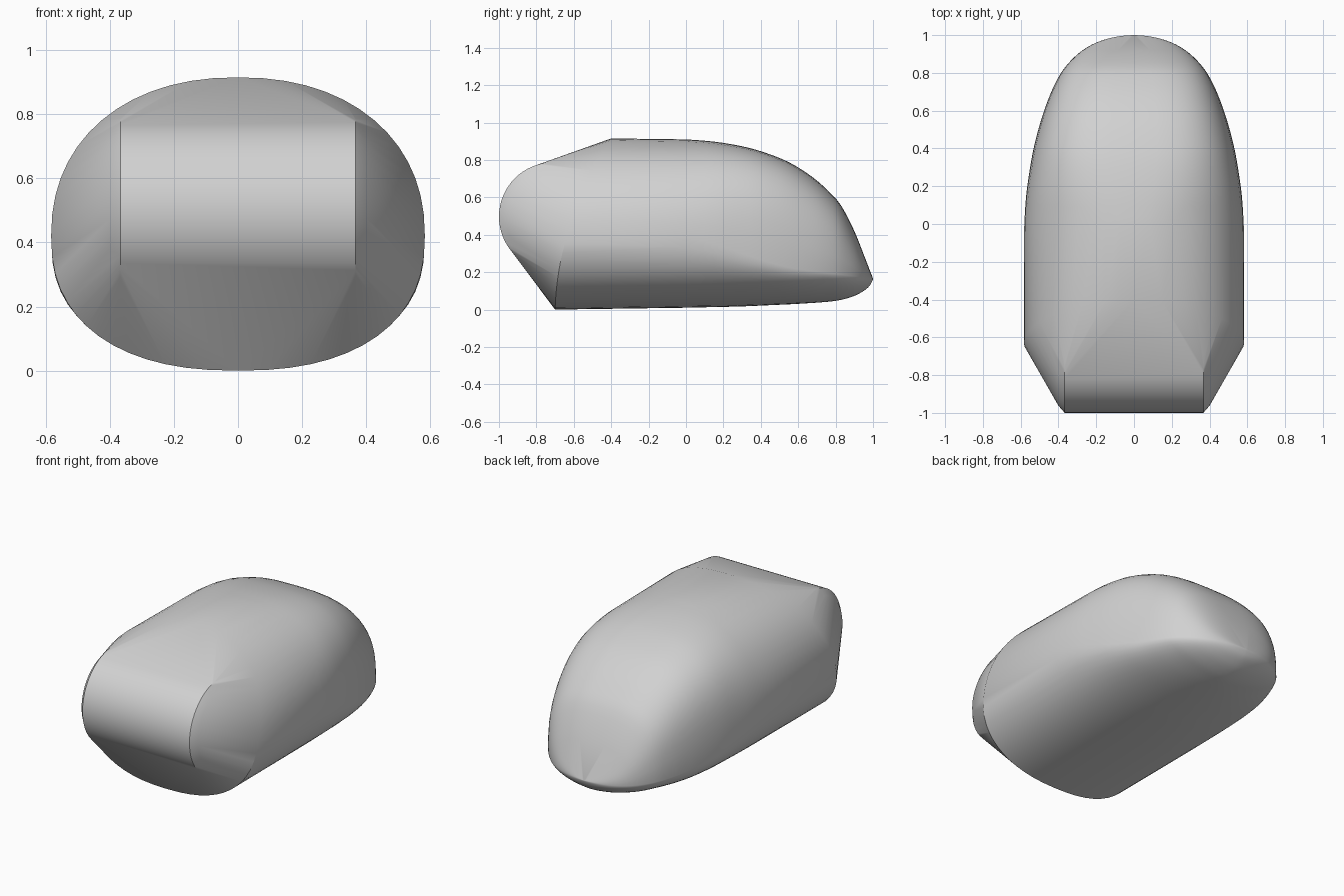
import bpy, bmesh
from math import sin, cos, pi, radians
from mathutils import Vector

cube = bpy.data.objects.get("Cube")
if cube:
    bpy.data.objects.remove(cube, do_unlink=True)

grey = bpy.data.materials.new("plain grey")
grey.use_nodes = True
grey.diffuse_color = (0.64, 0.64, 0.64, 1)
grey.node_tree.nodes["Principled BSDF"].inputs["Base Color"].default_value = (0.64, 0.64, 0.64, 1)

# Stations: y, half width, top, bottom, height of widest point, upper and lower roundness
STATIONS = [
    (0, .581, .91, .01, .39, 2.25, 2.3),
    (.15, .571, .898, .013, .35, 2.5, 2.2),
    (.3, .55, .873, .017, .3, 2.8, 2.1),
    (.42, .527, .84, .022, .26, 3, 2),
    (.55, .492, .788, .028, .225, 3.1, 1.9),
    (.67, .45, .713, .035, .206, 3.1, 1.8),
    (.76, .409, .635, .042, .195, 3.1, 1.7),
    (.83, .365, .555, .052, .187, 3, 1.7),
    (.9, .298, .42, .073, .178, 2.7, 1.7),
    (.95, .222, .293, .1, .172, 2.4, 1.7),
    (.98, .143, .216, .125, .168, 2.2, 1.7),
    (.995, .07, .178, .15, .166, 2, 1.7),
    (1, .005, .166, .164, .165, 2, 1.7),
]


def section(width, top, bottom, middle, upper, lower, count=56):
    """Rounded outline with separate curves above and below, as (x, z) pairs."""
    for i in range(count):
        a = 2 * pi * i / count
        c, s = cos(a), sin(a)
        power = 2 / (upper if s > 0 else lower)
        height = top - middle if s > 0 else middle - bottom
        x = width * abs(c) ** power * (1 if c > 0 else -1)
        z = middle + height * abs(s) ** power * (1 if s > 0 else -1)
        yield x, z


def smooth_stations(rows, steps=3):
    """Fill in stations along a smooth curve through the given ones."""
    rows = [Vector(r) for r in rows]
    last = len(rows) - 1
    for i in range(last):
        p, q = rows[i], rows[i + 1]
        before, after = rows[max(i - 1, 0)], rows[min(i + 2, last)]
        for k in range(steps):
            t = k / steps
            yield (p + (q - before) * t / 2
                   + (before - p * 2.5 + q * 2 - after / 2) * t ** 2
                   + ((p - q) * 3 + after - before) * t ** 3 / 2)
    yield rows[last]


bm = bmesh.new()

# Body: slanted front rim, then sections shrinking to the tail
for x, z in section(.583, .915, 0, .42, 2.2, 2.35):
    bm.verts.new((x, -.7 + .03 * z + .326 * z * z, z))
for y, *shape in smooth_stations(STATIONS):
    for x, z in section(*shape):
        bm.verts.new((x, y, z))

# Nose: crosswise cylinder with a narrow chamfer at each end
for side in (-1, 1):
    for x, radius in ((.367, .29), (.4, .252)):
        for i in range(64):
            a = 2 * pi * i / 64
            bm.verts.new((side * x, -.71 + radius * cos(a), .497 + radius * sin(a)))

# Stretch one taut skin over nose and body
bmesh.ops.convex_hull(bm, input=bm.verts[:], use_existing_faces=False)
bmesh.ops.delete(bm, geom=[v for v in bm.verts if not v.link_faces], context="VERTS")
bmesh.ops.dissolve_limit(bm, angle_limit=radians(.3), verts=bm.verts[:], edges=bm.edges[:])
bmesh.ops.recalc_face_normals(bm, faces=bm.faces[:])

mesh = bpy.data.meshes.new("shell")
bm.to_mesh(mesh)
bm.free()
mesh.materials.append(grey)
shell = bpy.data.objects.new("shell", mesh)
bpy.context.collection.objects.link(shell)

bpy.ops.object.select_all(action="DESELECT")
shell.select_set(True)
bpy.context.view_layer.objects.active = shell
bpy.ops.object.shade_smooth_by_angle(angle=radians(30))
